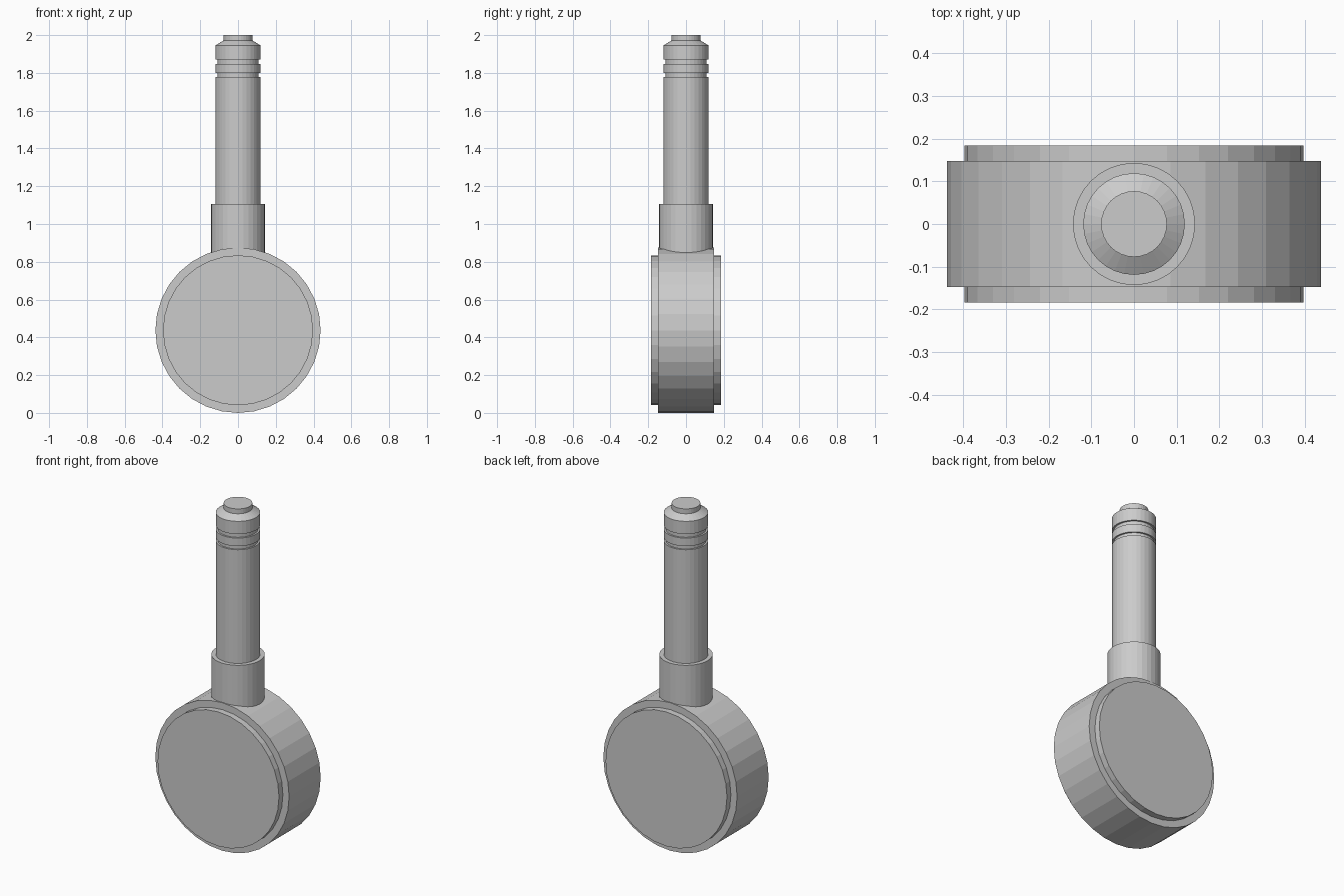
import bpy, bmesh
from math import cos, sin, pi

if "Cube" in bpy.data.objects:
    bpy.data.objects.remove(bpy.data.objects["Cube"])

SIDES = 32


def lathe(name, profile, along_y=False, centre_z=0.0):
    """Closed solid turned from (radius, height) points, around z or y."""
    bm = bmesh.new()
    rings = []
    for r, h in profile:
        ring = []
        for i in range(SIDES):
            a = 2 * pi * i / SIDES
            u, v = r * cos(a), r * sin(a)
            co = (u, h, v + centre_z) if along_y else (u, v, h + centre_z)
            ring.append(bm.verts.new(co))
        rings.append(ring)
    for lo, hi in zip(rings, rings[1:]):
        for i in range(SIDES):
            j = (i + 1) % SIDES
            bm.faces.new((lo[i], lo[j], hi[j], hi[i]))
    bm.faces.new(rings[0])
    bm.faces.new(rings[-1])
    bmesh.ops.recalc_face_normals(bm, faces=bm.faces)
    mesh = bpy.data.meshes.new(name)
    bm.to_mesh(mesh)
    bm.free()
    obj = bpy.data.objects.new(name, mesh)
    bpy.context.collection.objects.link(obj)
    return obj


# Round head with a raised plate on both faces
R, PLATE, RIM_Y, PLATE_Y = 0.4375, 0.397, 0.1475, 0.184
lathe("round_head",
      [(PLATE, -PLATE_Y), (PLATE, -RIM_Y), (R, -RIM_Y),
       (R, RIM_Y), (PLATE, RIM_Y), (PLATE, PLATE_Y)],
      along_y=True, centre_z=R)

# Stem: wide collar, shaft, two grooves, chamfered end and small tip
COLLAR, SHAFT, GROOVE, TIP = 0.143, 0.119, 0.109, 0.077
lathe("stem",
      [(COLLAR, 0.83), (COLLAR, 1.106), (SHAFT, 1.106),
       (SHAFT, 1.778), (GROOVE, 1.778), (GROOVE, 1.799), (SHAFT, 1.799),
       (SHAFT, 1.847), (GROOVE, 1.847), (GROOVE, 1.871), (SHAFT, 1.871),
       (SHAFT, 1.946), (TIP, 1.971), (TIP, 2.0)])
